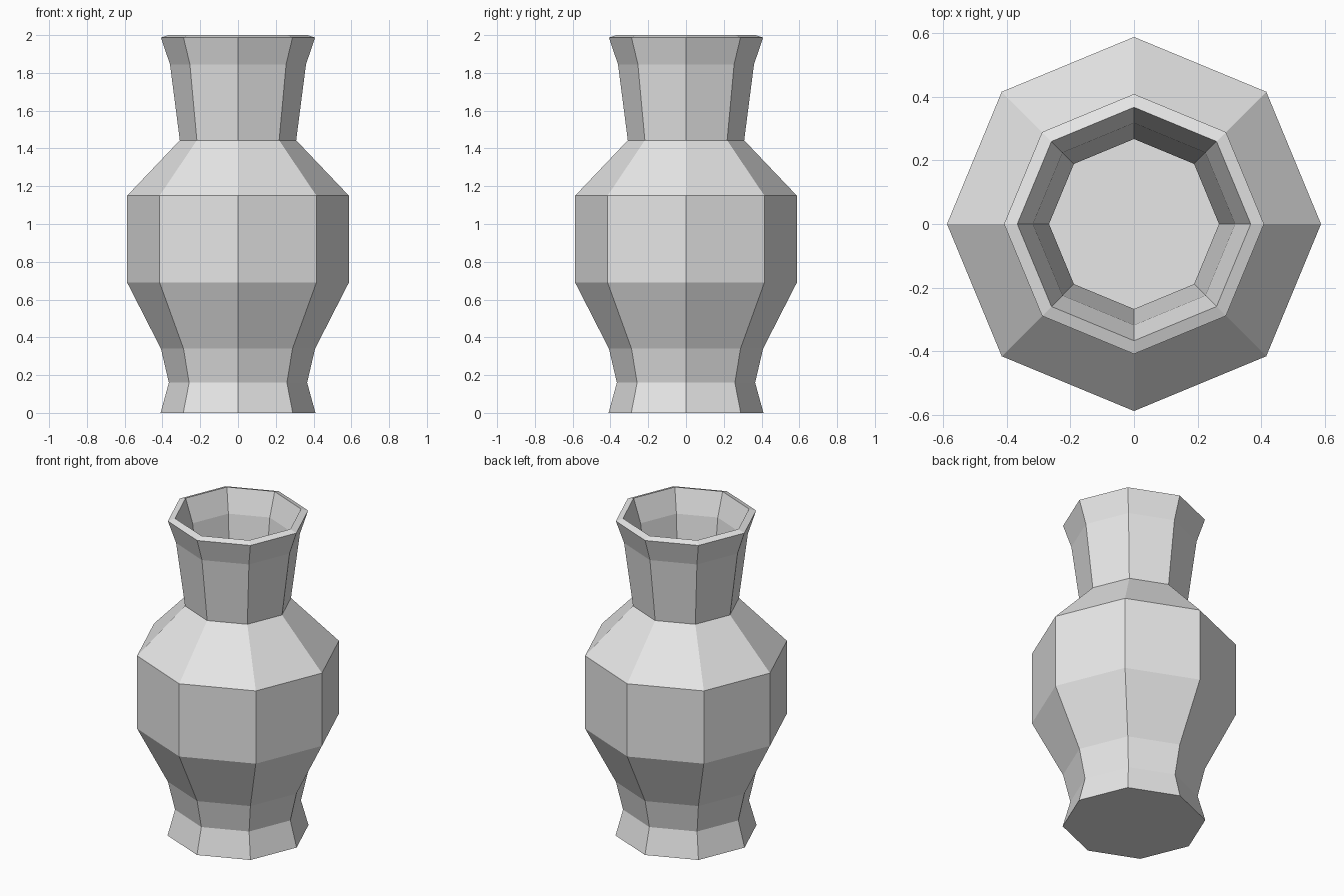
import bpy
import bmesh
from math import cos, sin, tau

cube = bpy.data.objects.get("Cube")
if cube:
    bpy.data.objects.remove(cube, do_unlink=True)

SIDES = 8
WALL = 0.044

# Outer profile from foot to lip: (corner radius, height)
PROFILE = [(0.41, 0), (0.366, 0.16), (0.408, 0.34), (0.587, 0.69),
           (0.587, 1.15), (0.308, 1.443), (0.36, 1.845), (0.408, 1.987)]

# Plain clay colour
clay = bpy.data.materials.new("plain clay")
clay.use_nodes = True
colour = (0.8, 0.8, 0.8, 1)
clay.diffuse_color = colour
clay.node_tree.nodes["Principled BSDF"].inputs["Base Color"].default_value = colour

# Octagonal shell with a closed foot and an open mouth
bm = bmesh.new()
rings = [[bm.verts.new((r * cos(tau * i / SIDES), r * sin(tau * i / SIDES), z))
          for i in range(SIDES)] for r, z in PROFILE]
for low, high in zip(rings, rings[1:]):
    for i in range(SIDES):
        j = (i + 1) % SIDES
        bm.faces.new((low[i], low[j], high[j], high[i]))
bm.faces.new(rings[0][::-1])

mesh = bpy.data.meshes.new("vase")
bm.to_mesh(mesh)
bm.free()
mesh.materials.append(clay)
vase = bpy.data.objects.new("vase", mesh)
bpy.context.collection.objects.link(vase)

# Wall thickness grows inward, leaving a hollow and a slanted lip
shell = vase.modifiers.new("wall", 'SOLIDIFY')
shell.thickness = WALL
shell.offset = -1
